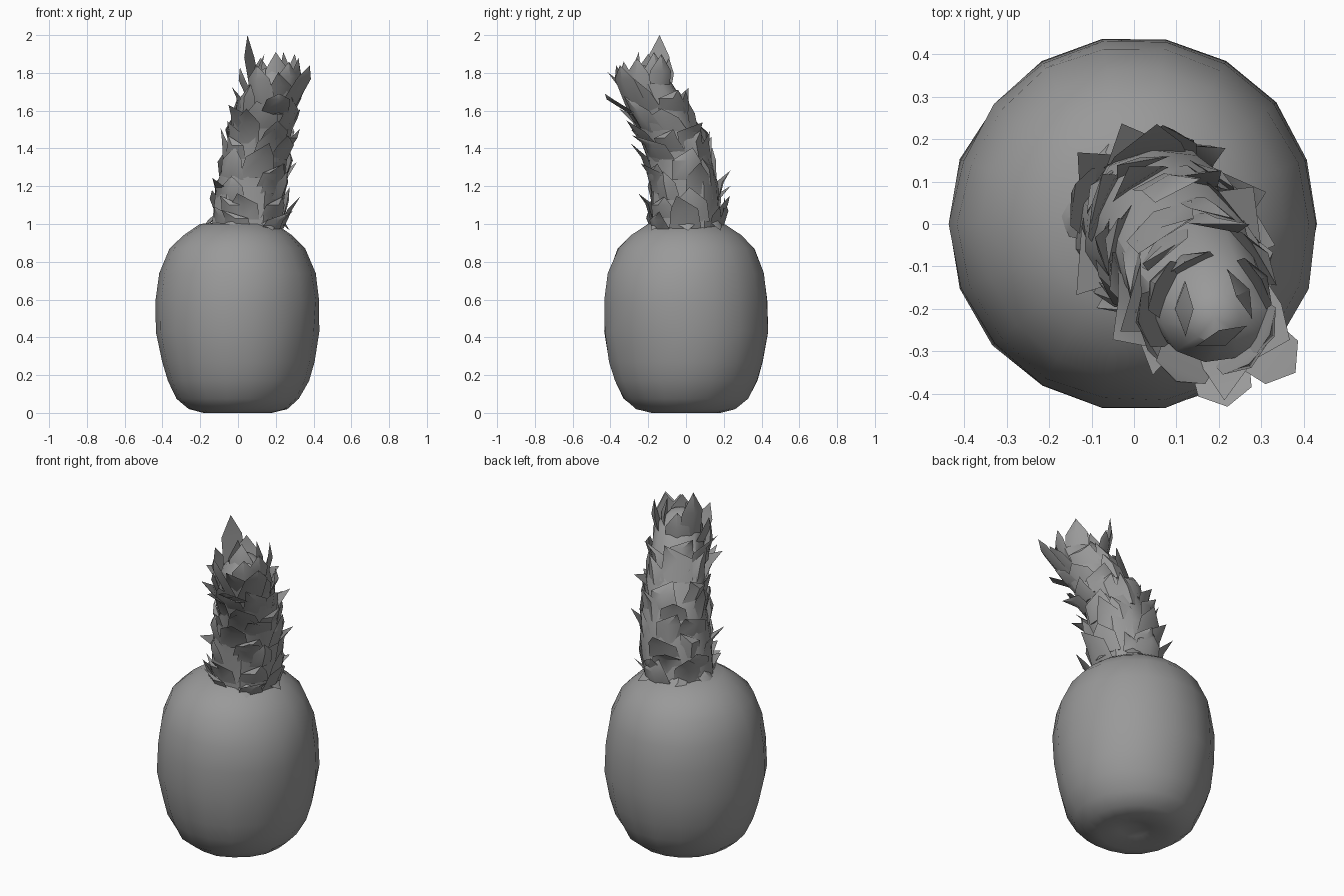
import bpy, bmesh, math, random
from mathutils import Vector

random.seed(7)
if "Cube" in bpy.data.objects:
    bpy.data.objects.remove(bpy.data.objects["Cube"], do_unlink=True)

grey = bpy.data.materials.new("plain grey")
grey.use_nodes = True
colour = (0.32, 0.32, 0.32, 1)
grey.diffuse_color = colour
grey.node_tree.nodes["Principled BSDF"].inputs["Base Color"].default_value = colour


def finish(bm, name, angle):
    """Turn a bmesh into a named, shaded object."""
    bmesh.ops.recalc_face_normals(bm, faces=bm.faces)
    mesh = bpy.data.meshes.new(name)
    bm.to_mesh(mesh)
    bm.free()
    mesh.materials.append(grey)
    ob = bpy.data.objects.new(name, mesh)
    bpy.context.collection.objects.link(ob)
    bpy.ops.object.select_all(action="DESELECT")
    ob.select_set(True)
    bpy.context.view_layer.objects.active = ob
    bpy.ops.object.shade_smooth_by_angle(angle=math.radians(angle))


def loft(bm, rings, sides, jitter):
    """Skin circles given as (centre, radius); close both ends."""
    loops = []
    for centre, radius in rings:
        loop = []
        for i in range(sides):
            a = math.tau * i / sides
            r = radius * (1 + random.uniform(-jitter, jitter))
            loop.append(bm.verts.new(centre + Vector((math.cos(a), math.sin(a), 0)) * r))
        loops.append(loop)
    for low, high in zip(loops, loops[1:]):
        for i in range(sides):
            j = (i + 1) % sides
            bm.faces.new((low[i], low[j], high[j], high[i]))
    for loop, (centre, radius) in ((loops[0], rings[0]), (loops[-1], rings[-1])):
        tip = bm.verts.new(centre + Vector((0, 0, 0.02)))
        for i in range(sides):
            bm.faces.new((loop[i], loop[(i + 1) % sides], tip))


# Fruit: rounded barrel with a slightly dimpled underside
profile = [(0.08, 0.025), (0.18, 0.0), (0.26, 0.02), (0.325, 0.075), (0.375, 0.17), (0.405, 0.27),
           (0.432, 0.43), (0.432, 0.6), (0.412, 0.74), (0.358, 0.87), (0.29, 0.94), (0.2, 1.0)]
bm = bmesh.new()
loft(bm, [(Vector((0, 0, z)), r) for r, z in profile], 18, 0.013)
for v in bm.verts:
    v.co.y *= 1.02
finish(bm, "fruit_body", 40)

# Leaning path of the crown: x, y, z, radius
path = [(0.05, 0.0, 0.95, 0.19), (0.07, -0.01, 1.2, 0.185), (0.105, -0.045, 1.4, 0.165),
        (0.145, -0.14, 1.6, 0.155), (0.185, -0.2, 1.74, 0.13), (0.19, -0.22, 1.82, 0.06)]


def spine(z):
    """Centre and radius of the crown at a height."""
    for a, b in zip(path, path[1:]):
        if z <= b[2]:
            break
    f = min((z - a[2]) / (b[2] - a[2]), 1)
    centre = Vector([a[k] + (b[k] - a[k]) * f for k in range(2)] + [z])
    return centre, a[3] + (b[3] - a[3]) * f


bm = bmesh.new()
loft(bm, [(Vector(p[:3]), p[3]) for p in path], 11, 0.06)
finish(bm, "crown_core", 35)


def leaf(bm, base, mid, tip, side, out, width):
    """Closed pointed leaf with a raised middle rib."""
    rows = []
    for p, w in ((base, width), (mid, width * 0.85)):
        rows.append([bm.verts.new(q) for q in (p - side * w / 2, p + out * 0.025, p + side * w / 2)])
    end = bm.verts.new(tip)
    (a, b, c), (d, e, f) = rows
    for face in ((a, b, e, d), (b, c, f, e), (d, e, end), (e, f, end),
                 (a, d, f, c), (d, end, f), (a, c, b)):
        bm.faces.new(face)


# Crown leaves: staggered rows hugging the core, tips bent outward and askew
bm = bmesh.new()
rows, count = 8, 7
for row in range(rows):
    for k in range(count):
        a = math.tau * (k + row * 0.382) / count + random.uniform(-0.3, 0.3)
        out = Vector((math.cos(a), math.sin(a), 0))
        side = Vector((-out.y, out.x, 0))
        z = 0.95 + row * 0.092 + random.uniform(-0.03, 0.03)
        length = random.uniform(0.11, 0.2)
        c0, r0 = spine(z)
        c1, r1 = spine(z + length * 0.6)
        c2, r2 = spine(min(z + length, 1.74))
        c2.z = z + length
        base = c0 + out * (r0 - 0.025)
        mid = c1 + out * (r1 + random.uniform(-0.01, 0.02))
        tip = c2 + out * (r2 + random.uniform(0.01, 0.085)) + side * random.uniform(-0.08, 0.08)
        leaf(bm, base, mid, tip, side, out, random.uniform(0.13, 0.2))
finish(bm, "crown_leaves", 40)

# Top tuft: broad upright leaves fanning from the end of the core
bm = bmesh.new()
tips = [(0.05, -0.14, 2.0), (0.38, -0.35, 1.84), (0.3, -0.13, 1.9), (0.2, -0.25, 1.91),
        (0.01, -0.23, 1.83), (0.22, -0.43, 1.69), (0.1, -0.37, 1.84), (0.12, -0.09, 1.88),
        (0.32, -0.26, 1.88), (0.14, -0.2, 1.9), (0.24, -0.17, 1.91), (0.27, -0.33, 1.86)]
heart = Vector((0.18, -0.2, 1.58))
for t in tips:
    tip = Vector(t)
    out = Vector((t[0] - heart.x, t[1] - heart.y, 0)).normalized()
    side = Vector((-out.y, out.x, 0))
    base = heart + out * 0.07
    mid = base.lerp(tip, 0.72) + out * 0.01
    leaf(bm, base, mid, tip, side, out, 0.15)
finish(bm, "crown_tuft", 40)

# Small loose scales lying on the shoulder of the fruit
bm = bmesh.new()
up = Vector((0, 0, 1))
centre = Vector((0.04, 0, 0))
for k in range(6):
    a = math.tau * k / 6 + random.uniform(-0.2, 0.2)
    out = Vector((math.cos(a), math.sin(a), 0))
    side = Vector((-out.y, out.x, 0))
    leaf(bm, centre + out * 0.16 + up * 1.03, centre + out * 0.2 + up * 0.995,
         centre + out * 0.235 + up * 0.965 + side * random.uniform(-0.05, 0.05), side, up, 0.1)
finish(bm, "shoulder_scales", 40)
